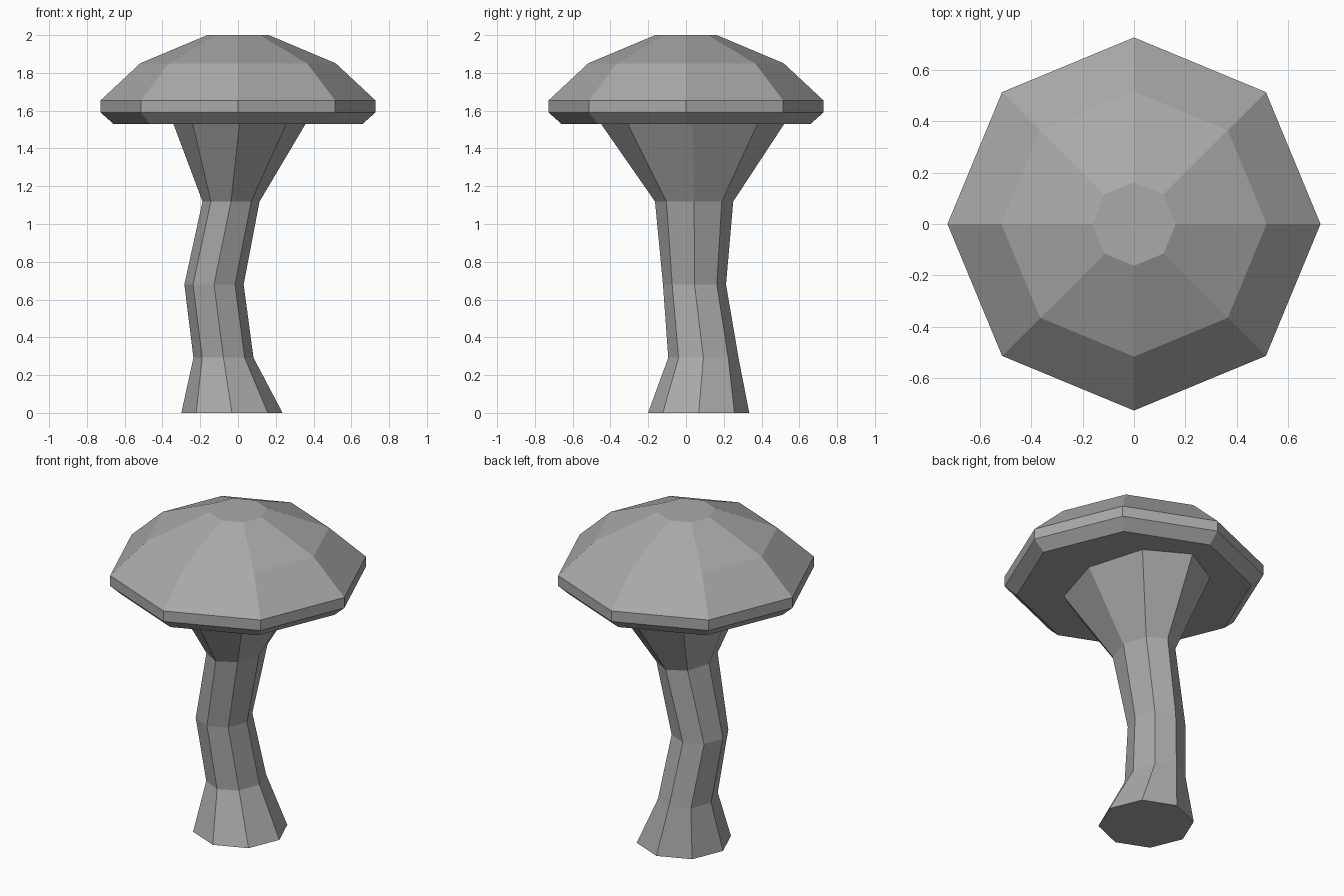
import bpy, bmesh, math

SIDES = 8

cube = bpy.data.objects.get("Cube")
if cube:
    bpy.data.objects.remove(cube, do_unlink=True)

# Single plain grey for the whole mushroom
grey = bpy.data.materials.new("plain_grey")
grey.use_nodes = True
colour = (0.4, 0.4, 0.4, 1)
grey.diffuse_color = colour
grey.node_tree.nodes["Principled BSDF"].inputs["Base Color"].default_value = colour


def loft(name, rings):
    """Skin a stack of octagons given as (z, centre x, centre y, radius x, radius y)."""
    bm = bmesh.new()
    loops = []
    for z, cx, cy, rx, ry in rings:
        angles = [math.tau * i / SIDES for i in range(SIDES)]
        loops.append([bm.verts.new((cx + rx * math.cos(a), cy + ry * math.sin(a), z))
                      for a in angles])
    for low, high in zip(loops, loops[1:]):
        for i in range(SIDES):
            j = (i + 1) % SIDES
            bm.faces.new((low[i], low[j], high[j], high[i]))
    bm.faces.new(loops[0][::-1])
    bm.faces.new(loops[-1])
    bmesh.ops.recalc_face_normals(bm, faces=bm.faces)
    mesh = bpy.data.meshes.new(name)
    bm.to_mesh(mesh)
    bm.free()
    mesh.materials.append(grey)
    obj = bpy.data.objects.new(name, mesh)
    bpy.context.collection.objects.link(obj)
    return obj


# Crooked stem, flaring at the foot and under the cap
loft("stem", [
    (0.0, -0.032, 0.067, 0.268, 0.268),
    (0.292, -0.077, 0.092, 0.159, 0.186),
    (0.68, -0.127, 0.045, 0.157, 0.167),
    (1.119, -0.037, 0.043, 0.151, 0.207),
    (1.53, 0.008, 0.035, 0.35, 0.485),
])

# Faceted cap with a straight rim and a flat crown
cap_profile = [(1.53, 0.66), (1.59, 0.727), (1.655, 0.727), (1.851, 0.517), (2.0, 0.163)]
loft("cap", [(z, 0, 0, r, r) for z, r in cap_profile])
